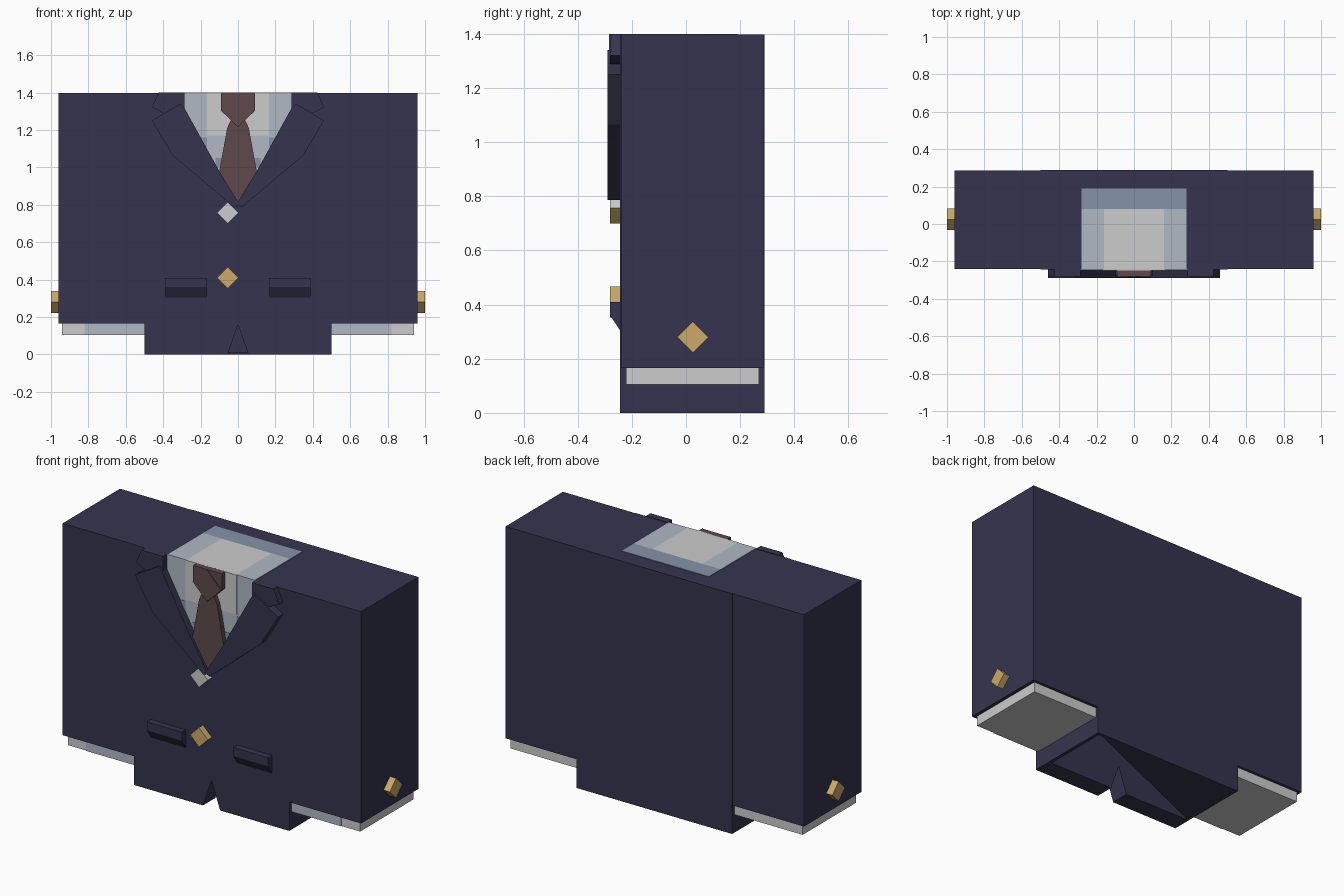
import bpy, bmesh

cube = bpy.data.objects.get("Cube")
if cube:
    bpy.data.objects.remove(cube, do_unlink=True)


def material(name, rgb):
    lin = [((c / 255 + 0.055) / 1.055) ** 2.4 for c in rgb] + [1.0]
    m = bpy.data.materials.new(name)
    m.use_nodes = True
    m.diffuse_color = lin
    bsdf = next(n for n in m.node_tree.nodes if n.type == 'BSDF_PRINCIPLED')
    bsdf.inputs["Base Color"].default_value = lin
    bsdf.inputs["Roughness"].default_value = 0.9
    return m


SUIT = material("navy cloth", (53, 52, 78))
WHITE = material("shirt white", (204, 204, 204))
PALE = material("shirt pale blue", (177, 184, 197))
SHADE = material("shirt slate blue", (133, 147, 168))
TIE = material("tie maroon", (95, 73, 75))
GOLD = material("button gold", (203, 170, 105))

# Order of the 3D coordinates for a profile (a, b) swept along depth d
SWEEP = {
    'x': lambda a, b, d: (d, a, b),
    'y': lambda a, b, d: (a, d, b),
    'z': lambda a, b, d: (a, b, d),
}


def prism(name, pts, d0, d1, mats, axis='y', rule=None):
    """Sweep a flat profile from d0 to d1; rule(face) picks the material slot."""
    bm = bmesh.new()
    place = SWEEP[axis]
    base = bm.faces.new([bm.verts.new(place(a, b, d0)) for a, b in pts])
    ext = bmesh.ops.extrude_face_region(bm, geom=[base], use_keep_orig=True)
    step = place(0, 0, d1 - d0)
    for v in ext["geom"]:
        if isinstance(v, bmesh.types.BMVert):
            v.co = [p + q for p, q in zip(v.co, step)]
    bmesh.ops.recalc_face_normals(bm, faces=bm.faces)
    bm.normal_update()
    if rule:
        for f in bm.faces:
            f.material_index = rule(f)
    mesh = bpy.data.meshes.new(name)
    bm.to_mesh(mesh)
    bm.free()
    ob = bpy.data.objects.new(name, mesh)
    for m in mats:
        mesh.materials.append(m)
    bpy.context.scene.collection.objects.link(ob)
    return ob


def box(name, x, y, z, mat):
    pts = [(x[0], z[0]), (x[1], z[0]), (x[1], z[1]), (x[0], z[1])]
    return prism(name, pts, y[0], y[1], [mat])


def diamond(a, b, r):
    return [(a - r, b), (a, b - r), (a + r, b), (a, b + r)]


def flip(pts, s):
    return [(s * a, b) for a, b in pts]


FRONT, BACK, TOP = -0.243, 0.29, 1.397
HEM = 0.165

# Torso shell, open underneath, with a notch in the front hem
prism("torso_front",
      [(-.5, 0), (-.055, 0), (0, .16), (.055, 0), (.5, 0), (.5, TOP), (-.5, TOP)],
      FRONT, -.13, [SUIT])
box("torso_back", (-.5, .5), (.27, BACK), (0, TOP), SUIT)
box("torso_top", (-.5, .5), (FRONT, BACK), (1.3, TOP), SUIT)
prism("torso_underside", [(.5, BACK), (-.5, BACK), (-.5, -.13)], 0, .01, [SUIT], 'z')

# Parts that repeat on both sides
lapel = [(.285, 1.315), (.31, 1.34), (.46, 1.25), (.35, 1.065), (.02, .787),
         (-.01, .8), (.1, .98)]
collar = [(.285, 1.4), (.425, 1.4), (.46, 1.32), (.39, 1.285), (.31, 1.34),
          (.285, 1.315)]
for s, side in ((1, "left"), (-1, "right")):
    def span(a, b):
        return tuple(sorted((s * a, s * b)))

    box(side + "_torso_wall", span(.48, .5), (-.2, .28), (0, 1.35), SUIT)
    box(side + "_sleeve", span(.5, .96), (-.24, .287), (HEM, TOP), SUIT)
    # Shirt cuff, paler on the inner part of its front
    box(side + "_cuff", span(.5, .94), (-.22, .27), (.105, .2), WHITE)
    box(side + "_cuff_front", span(.5, .82), (-.224, -.22), (.105, HEM), PALE)
    prism(side + "_cuff_button", diamond(.025, .28, .058), s * .95, s * 1.0,
          [GOLD], 'x')
    prism(side + "_lapel", flip(lapel, s), -.29, -.24, [SUIT])
    prism(side + "_collar", flip(collar, s), -.28, -.24, [SUIT])
    # Pocket flap, wedge-shaped and thickest at the top
    prism(side + "_pocket", [(-.24, .30), (-.28, .36), (-.28, .41), (-.24, .41)],
          s * .165, s * .39, [SUIT], 'x')
    # Patches on the shirt front
    box(side + "_shirt_patch_upper", span(.165, .2), (-.249, -.24), (1.11, 1.16), SHADE)
    box(side + "_shirt_patch_lower", span(.09, .12), (-.249, -.24), (1.0, 1.05), SHADE)
    # Neck opening, side strip
    box(side + "_neck_side", span(.16, .28), (FRONT, .08), (1.393, 1.4), PALE)

# Rest of the neck opening and the shirt front
box("neck_centre", (-.16, .16), (FRONT, .08), (1.393, 1.4), WHITE)
box("neck_back", (-.28, .28), (.08, .19), (1.393, 1.4), SHADE)
prism("shirt_front",
      [(-.29, 1.4), (-.29, 1.31), (0, .8), (.29, 1.31), (.29, 1.4)],
      -.246, -.24, [PALE])
box("shirt_front_centre", (-.165, .165), (-.249, -.24), (1.17, 1.4), WHITE)

# Tie
prism("tie_blade",
      [(-.04, 1.25), (-.058, 1.21), (-.1, .98), (0, .8), (.1, .98), (.058, 1.21),
       (.04, 1.25)], -.275, -.24, [TIE])
prism("tie_knot",
      [(-.092, 1.4), (-.092, 1.305), (0, 1.215), (.092, 1.305), (.092, 1.4)],
      -.28, -.24, [TIE])
prism("tie_knot_fold", diamond(0, 1.307, .092), -.285, -.24, [TIE])

# Front buttons; the upper one is white with gold lower edges
prism("upper_button", diamond(-.055, .757, .057), -.28, -.24, [WHITE, GOLD],
      rule=lambda f: int(f.normal.z < -.1))
prism("lower_button", diamond(-.055, .41, .057), -.28, -.24, [GOLD])
